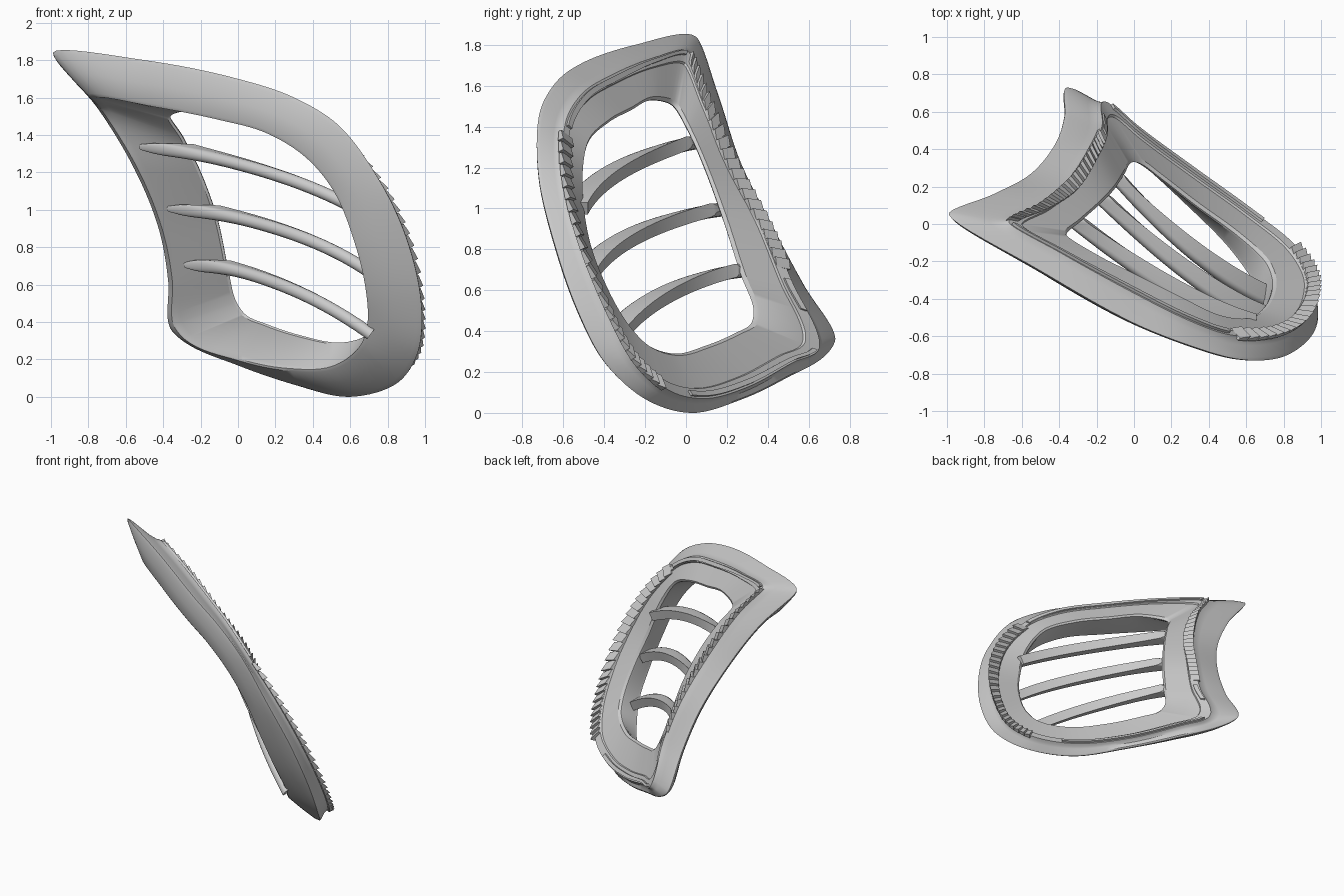
import bpy, bmesh, math
from mathutils import Vector as V

if "Cube" in bpy.data.objects:
    bpy.data.objects.remove(bpy.data.objects["Cube"])

N = V((.95, 1, .52)).normalized()      # direction from front of panel to back
SUB = 8

# Matching guide loops, clockwise from the upper left tip
OUTER = [(-.99, .05, 1.84), (-.5, -.25, 1.80), (0, -.53, 1.70), (.3, -.65, 1.6), (.54, -.72, 1.45),
         (.76, -.72, 1.15), (.9, -.65, .85), (.98, -.53, .5), (.965, -.40, .25), (.86, -.22, .08),
         (.6, .02, 0), (.3, .27, .065), (0, .49, .17), (-.29, .7, .30), (-.36, .73, .37),
         (-.37, .58, .62), (-.42, .43, .9), (-.55, .27, 1.22), (-.75, .16, 1.55)]
BACK = [(-.67, .01, 1.77), (-.4, -.15, 1.74), (0, -.37, 1.65), (.28, -.51, 1.56), (.5, -.59, 1.42),
        (.74, -.59, 1.15), (.89, -.52, .85), (.965, -.38, .5), (.955, -.25, .26), (.85, -.1, .12),
        (.62, .08, .07), (.3, .31, .13), (0, .53, .25), (-.14, .65, .31), (-.17, .65, .37),
        (-.17, .53, .62), (-.22, .41, .9), (-.33, .24, 1.22), (-.5, .1, 1.55)]
WINDOW = [(-.36, -.06, 1.5), (-.2, -.17, 1.53), (0, -.27, 1.48), (.22, -.38, 1.42), (.42, -.48, 1.32),
          (.56, -.51, 1.12), (.66, -.48, .85), (.72, -.41, .65), (.74, -.3, .45), (.7, -.2, .34),
          (.55, -.06, .29), (.33, .1, .33), (.15, .24, .39), (.04, .32, .44), (-.01, .33, .51),
          (-.05, .27, .67), (-.11, .18, .95), (-.2, .09, 1.2), (-.29, .01, 1.38)]
LIP = [(-.78, -.04, 1.6), (-.45, -.28, 1.55), (-.1, -.48, 1.48), (.15, -.59, 1.41), (.36, -.65, 1.28),
       (.51, -.66, 1.1), (.63, -.61, .8), (.685, -.52, .55), (.69, -.42, .38), (.65, -.33, .27),
       (.5, -.12, .16), (.25, .13, .15), (0, .36, .2), (-.28, .61, .31), (-.34, .64, .39),
       (-.345, .52, .62), (-.4, .37, .9), (-.53, .21, 1.22), (-.72, .08, 1.53)]


def at(loop, u):
    """Point on a smooth closed curve through the loop points, tighter at corners."""
    n, i = len(loop), math.floor(u)
    t = u - i
    a, b, c, d = (V(loop[(i + k) % n]) for k in (-1, 0, 1, 2))
    e0, e1, e2 = (b - a).normalized(), (c - b).normalized(), (d - c).normalized()
    ln = (c - b).length

    def tangent(p, q):
        s = (p + q) / 2
        return s * s.length ** .7 * ln
    m0, m1 = tangent(e0, e1), tangent(e1, e2)
    return ((2*t**3 - 3*t*t + 1) * b + (t**3 - 2*t*t + t) * m0
            + (3*t*t - 2*t**3) * c + (t**3 - t*t) * m1)


def finish(name, bm, angle):
    bmesh.ops.recalc_face_normals(bm, faces=bm.faces)
    me = bpy.data.meshes.new(name)
    bm.to_mesh(me)
    bm.free()
    ob = bpy.data.objects.new(name, me)
    bpy.context.collection.objects.link(ob)
    bpy.ops.object.select_all(action='DESELECT')
    ob.select_set(True)
    bpy.context.view_layer.objects.active = ob
    bpy.ops.object.shade_smooth_by_angle(angle=math.radians(angle))
    return ob


def skin(name, rings, angle=32, wrap=False):
    """Bridge closed rings; join last to first, or cap both ends."""
    bm = bmesh.new()
    vs = [[bm.verts.new(p) for p in r] for r in rings]
    n = len(rings[0])
    for a, b in zip(vs, vs[1:] + ([vs[0]] if wrap else [])):
        for i in range(n):
            bm.faces.new((a[i], a[(i + 1) % n], b[(i + 1) % n], b[i]))
    if not wrap:
        bm.faces.new(vs[0])
        bm.faces.new(vs[-1])
    return finish(name, bm, angle)


def dense(loop):
    return [at(loop, i / SUB) for i in range(len(loop) * SUB)]


# Frame: front bezel, recess wall, window edge, back plate, stepped flange
O, B, W, L = map(dense, (OUTER, BACK, WINDOW, LIP))


def mix(a, b, t, push=0.0):
    return [p.lerp(q, t) + N * push for p, q in zip(a, b)]


skin("vent_frame", [
    O, mix(O, L, .08, -.008), mix(O, L, .5, -.01), mix(O, L, .92, -.006), mix(L, W, .02),
    mix(L, W, .1, .008), mix(L, W, .97, -.008), W, mix(W, B, .06, .012),
    mix(B, W, .24, -.006), mix(B, W, .22, .004), B, mix(B, O, .1, -.012),
    mix(B, O, .3, -.015), mix(B, O, .88, .004)], wrap=True)


# Back details share one frame of reference along the back edge
def back_frame(u, inset):
    p, w = at(BACK, u), at(WINDOW, u)
    c = (w - p).normalized()
    return p + c * inset, c


def tooth_row(name, u0, u1, count, inset, width, height):
    bm = bmesh.new()
    for k in range(count):
        ua = u0 + (u1 - u0) * k / count
        ub = u0 + (u1 - u0) * (k + .95) / count
        (p, c), (q, _) = back_frame(ua, inset), back_frame(ub, inset)
        tri = [p - N * .015, q - N * .015, q + N * height, p + N * .003]
        s = [[bm.verts.new(v + c * width * k2) for v in tri] for k2 in (-.5, .5)]
        bm.faces.new(s[0])
        bm.faces.new(s[1])
        for i in range(4):
            j = (i + 1) % 4
            bm.faces.new((s[0][i], s[0][j], s[1][j], s[1][i]))
    return finish(name, bm, 20)


tooth_row("left_teeth", 15.3, 18.85, 22, .02, .075, .02)
tooth_row("right_teeth", 4.2, 8.9, 24, .02, .085, .022)


def rail(name, u0, u1, inset, width, height, steps=32):
    rings = []
    for k in range(steps + 1):
        p, c = back_frame(u0 + (u1 - u0) * k / steps, inset)
        rings.append([p + c * width * s + N * h for s, h in
                      ((-.5, -.015), (.5, -.015), (.5, height), (-.5, height))])
    return skin(name, rings)


rail("upper_rail", .1, 4.05, .025, .028, .016)
rail("lower_rail", 9.7, 12.9, .025, .028, .016)
rail("clip_rail", 14.5, 15.1, .03, .035, .012, 6)


# Louvres: curved blades with a rounded front edge, running straight back
def arc(pts, t):
    a, b, c = map(V, pts)
    return a * (1-t) * (1-2*t) + b * 4*t*(1-t) + c * t * (2*t-1)


def louvre(name, front, inner_start, depth=.12, steps=28, half=.033):
    start, back = V(inner_start), V((0, depth, 0))
    rings = []
    for k in range(steps + 1):
        t = k / steps
        f = arc(front, t)
        b = f + back + (start - V(front[0]) - back) * (1 - t) ** 4
        d = (b - f).normalized()
        tan = arc(front, t + .01) - arc(front, t - .01)
        up = d.cross(tan).normalized()
        if up.z < 0:
            up.negate()
        h = half * min(1, .5 + 1.9 * math.sqrt(t))
        ring = [f + d * h * (1 - math.sin(a)) + up * h * math.cos(a)
                for a in (math.pi * j / 8 for j in range(9))]
        rings.append(ring + [b - up * h, b + up * h])
    return skin(name, rings, 40)


louvre("upper_louvre", [(-.53, .14, 1.335), (.12, -.35, 1.21), (.64, -.60, 1.0)], (-.27, .03, 1.33))
louvre("middle_louvre", [(-.38, .29, 1.005), (.23, -.27, .89), (.70, -.56, .67)], (-.13, .15, 1.0))
louvre("lower_louvre", [(-.29, .43, .705), (.22, -.12, .60), (.71, -.45, .335)], (-.05, .26, .70))
